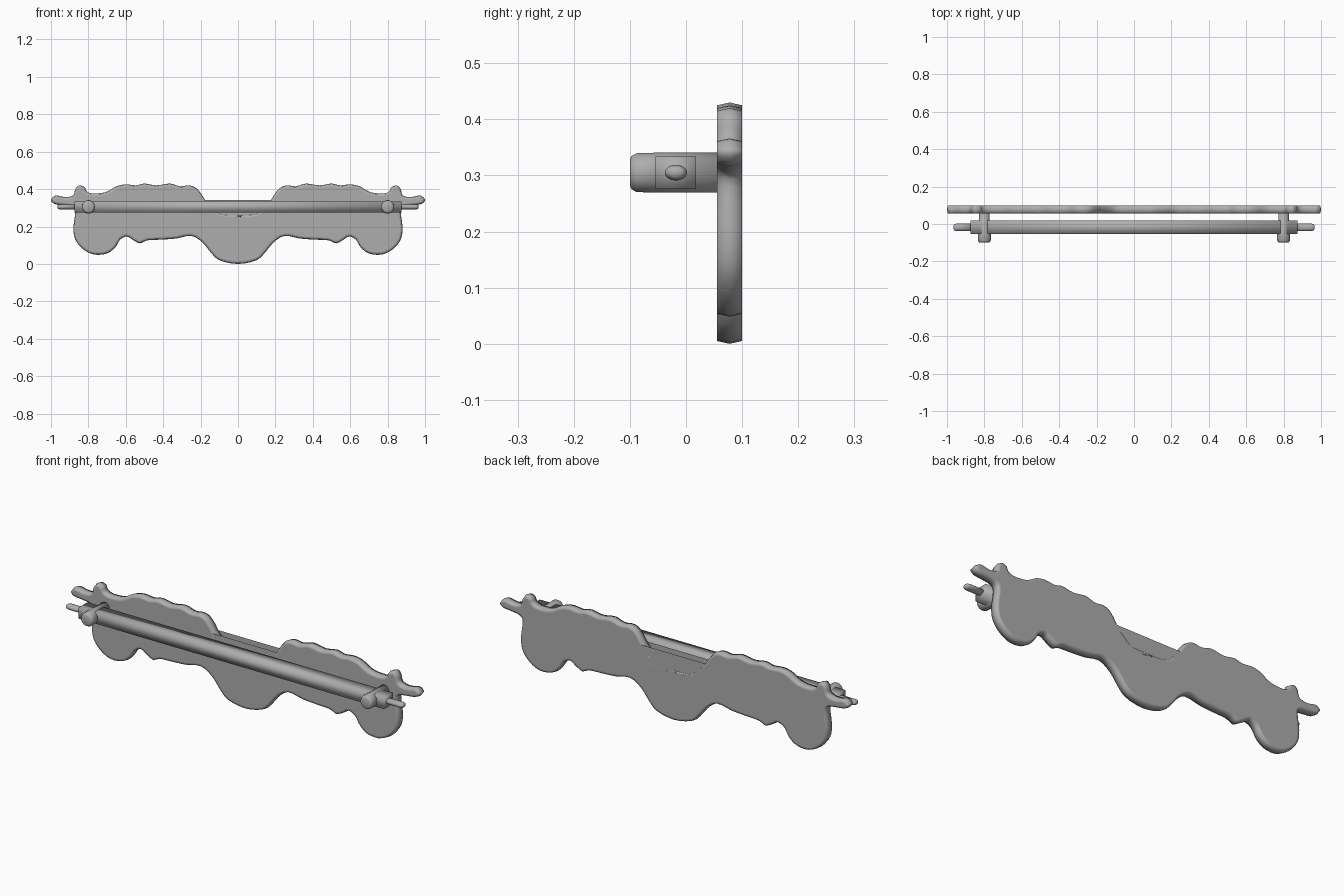
import bpy, bmesh, math
from mathutils import Vector

cube = bpy.data.objects.get("Cube")
if cube:
    bpy.data.objects.remove(cube, do_unlink=True)

grey = bpy.data.materials.new("plain_grey")
grey.use_nodes = True
colour = (0.42, 0.42, 0.42, 1)
grey.diffuse_color = colour
grey.node_tree.nodes["Principled BSDF"].inputs["Base Color"].default_value = colour


def loft(name, rings):
    """Skin a list of closed rings, cap both ends and shade smoothly."""
    bm = bmesh.new()
    loops = [[bm.verts.new(point) for point in ring] for ring in rings]
    count = len(loops[0])
    for first, second in zip(loops, loops[1:]):
        for i in range(count):
            j = (i + 1) % count
            bm.faces.new((first[i], first[j], second[j], second[i]))
    caps = [bm.faces.new(loops[0]), bm.faces.new(loops[-1])]
    bmesh.ops.recalc_face_normals(bm, faces=bm.faces)
    bmesh.ops.triangulate(bm, faces=caps)
    for face in bm.faces:
        face.smooth = True
    mesh = bpy.data.meshes.new(name)
    bm.to_mesh(mesh)
    bm.free()
    mesh.materials.append(grey)
    obj = bpy.data.objects.new(name, mesh)
    bpy.context.collection.objects.link(obj)
    return obj


def bar(name, axis, centre, stations, sides=20):
    """Bar along an axis; each station is (position, half width, half height)."""
    rings = []
    for position, width, height in stations:
        ring = []
        for i in range(sides):
            angle = math.tau * (i + 0.5) / sides
            across, up = width * math.cos(angle), height * math.sin(angle)
            if axis == "x":
                ring.append((position, centre[1] + across, centre[2] + up))
            else:
                ring.append((centre[0] + across, position, centre[2] + up))
        rings.append(ring)
    return loft(name, rings)


def smooth_loop(points, steps=3):
    """Closed curve that passes through every point."""
    result, count = [], len(points)
    for i in range(count):
        a, b, c, d = (points[(i + k) % count] for k in (-1, 0, 1, 2))
        for step in range(steps):
            t = step / steps
            result.append(0.5 * (2 * b + (c - a) * t + (2 * a - 5 * b + 4 * c - d) * t ** 2
                                 + (3 * b - a - 3 * c + d) * t ** 3))
    return result


def inset_loop(points, distance):
    """Move each point of a clockwise loop inwards."""
    result = []
    for i, point in enumerate(points):
        along = (points[(i + 1) % len(points)] - points[i - 1]).normalized()
        result.append(point + Vector((along.y, -along.x)) * distance)
    return result


# Scalloped back plate: half outline from top centre round to bottom centre
half = [Vector(p) for p in (
    (0, .265), (.08, .267), (.12, .285), (.17, .335), (.2, .38), (.23, .41),
    (.265, .42), (.31, .415), (.365, .43), (.435, .42), (.5, .43), (.545, .42),
    (.6, .425), (.65, .415), (.71, .383), (.78, .377), (.81, .39), (.82, .41),
    (.85, .42), (.87, .4), (.88, .367), (.92, .357), (.97, .366), (.99, .357),
    (1, .34), (.98, .32), (.93, .313), (.885, .305), (.87, .28), (.88, .195),
    (.87, .13), (.83, .08), (.77, .05), (.7, .056), (.655, .09), (.63, .13),
    (.595, .147), (.565, .13), (.525, .11), (.485, .126), (.41, .13),
    (.33, .136), (.25, .15), (.19, .115), (.15, .067), (.1, .02), (0, 0))]
mirrored = [Vector((-p.x, p.y)) for p in reversed(half[1:-1])]
outline = smooth_loop(half + mirrored)

front, middle, back = .055, .078, .1
layers = ((front, .016), (front, .005), (middle, 0), (back, .005), (back, .016))
loft("back_plate", [[(p.x, y, p.y) for p in inset_loop(outline, inset)]
                    for y, inset in layers])

# Square rail across the front
rail_y, rail_z = -.018, .305
corner = math.sqrt(2)
rail_size = (.036 * corner, .029 * corner)
bar("rail", "x", (0, rail_y, rail_z),
    [(-.875, *rail_size), (.875, *rail_size)], sides=4)

# Bracket knobs and rounded rail tips, one of each per side
for side, label in ((1, "left"), (-1, "right")):
    bar(label + "_bracket", "y", (side * .8, 0, rail_z), [
        (-.1, .024, .024), (-.097, .03, .03), (-.088, .035, .035),
        (-.055, .035, .036), (-.045, .028, .036), (.065, .028, .036)])
    bar(label + "_rail_tip", "x", (0, rail_y, rail_z), [
        (side * x, .02 * scale, .014 * scale)
        for x, scale in ((.86, 1), (.95, 1), (.96, .85), (.966, .5))])
